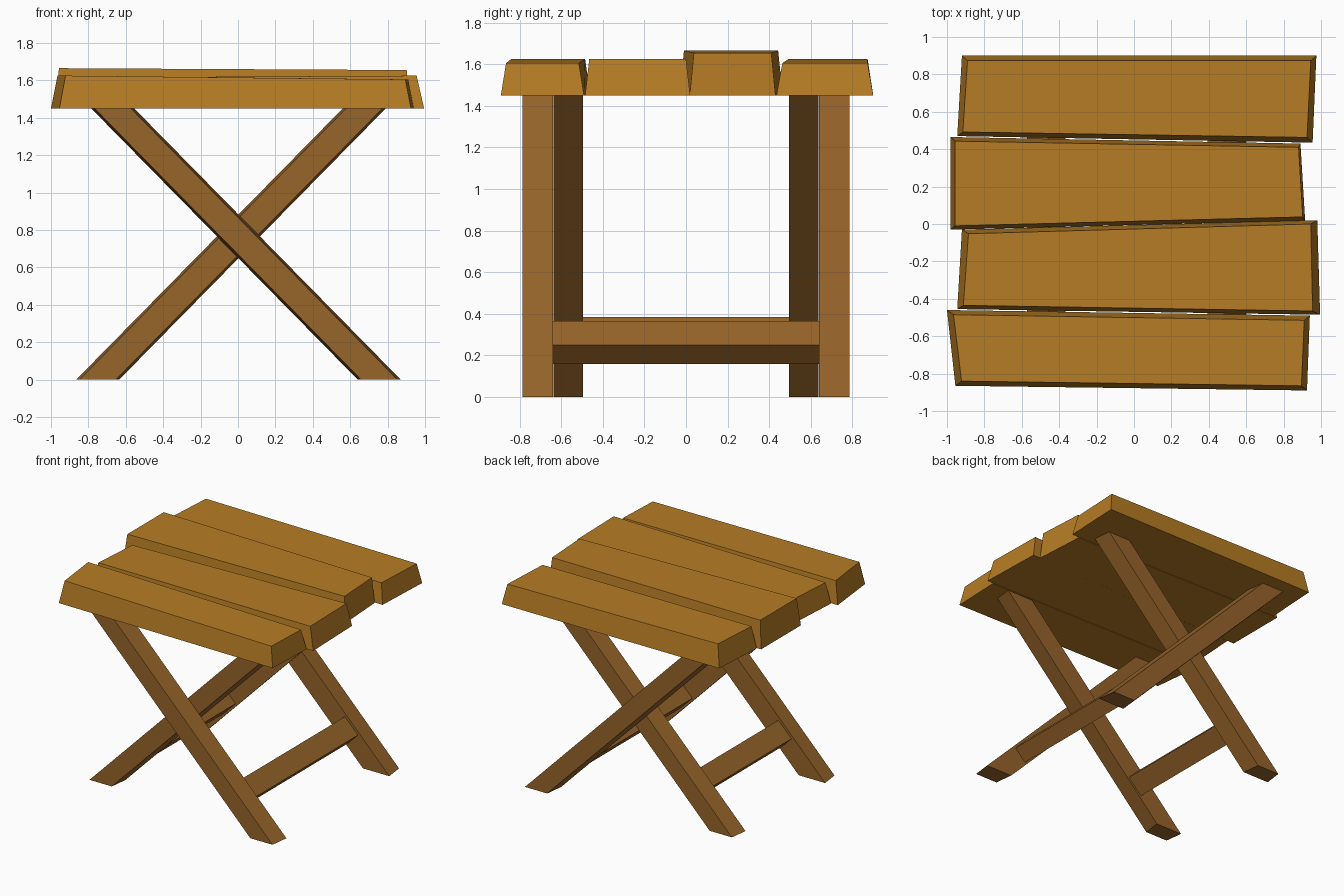
import bpy
from mathutils import Vector

if "Cube" in bpy.data.objects:
    bpy.data.objects.remove(bpy.data.objects["Cube"])


def material(name, rgb):
    m = bpy.data.materials.new(name)
    m.diffuse_color = (*rgb, 1.0)
    m.use_nodes = True
    m.node_tree.nodes["Principled BSDF"].inputs["Base Color"].default_value = m.diffuse_color
    return m


SEAT = material("golden wood", (0.47, 0.202, 0.018))
LEG = material("brown wood", (0.31, 0.128, 0.023))


def prism(name, a, b, mat):
    """Solid between two four-cornered outlines (any winding)."""
    verts = [Vector(p) for p in a + b]
    faces = [(3, 2, 1, 0), (4, 5, 6, 7)]
    faces += [(i, (i + 1) % 4, (i + 1) % 4 + 4, i + 4) for i in range(4)]
    centre = sum(verts, Vector()) / 8
    # flip all faces if the solid would be inside out
    n = (verts[5] - verts[4]).cross(verts[6] - verts[4])
    if n.dot(verts[4] - centre) < 0:
        faces = [f[::-1] for f in faces]
    mesh = bpy.data.meshes.new(name)
    mesh.from_pydata(verts, [], faces)
    mesh.materials.append(mat)
    ob = bpy.data.objects.new(name, mesh)
    bpy.context.collection.objects.link(ob)
    return ob


# Crooked seat planks: bottom outline, top outline, top height at left and right
# (outlines run back-left, back-right, front-right, front-left)
planks = [
    ([(-.92, .90), (.975, .90), (.955, .435), (-.945, .47)],
     [(-.89, .873), (.945, .873), (.925, .463), (-.915, .492)], 1.625, 1.605),
    ([(-.98, .465), (.89, .43), (.915, .018), (-.98, -.03)],
     [(-.957, .443), (.88, .41), (.902, .038), (-.957, -.01)], 1.665, 1.655),
    ([(-.92, -.03), (.98, .02), (.995, -.485), (-.945, -.455)],
     [(-.885, -.052), (.945, 0), (.955, -.465), (-.912, -.435)], 1.615, 1.625),
    ([(-1.0, -.46), (.94, -.49), (.925, -.89), (-.955, -.865)],
     [(-.965, -.485), (.91, -.515), (.895, -.865), (-.922, -.84)], 1.625, 1.605),
]
for i, (low, top, zl, zr) in enumerate(planks):
    prism(f"seat_plank_{i + 1}",
          [(x, y, 1.45) for x, y in low],
          [(x, y, zl if x < 0 else zr) for x, y in top], SEAT)


# Crossed legs: slanted bars, slightly narrower on the outward side
def leg(name, x0, x1, outer, inner):
    def ring(x, z):
        return [(x - .097, outer, z), (x + .097, outer, z),
                (x + .115, inner, z), (x - .115, inner, z)]
    prism(name, ring(x0, 0), ring(x1, 1.45), LEG)


for side, label in ((-1, "front"), (1, "back")):
    leg(f"{label}_outer_leg", .755, -.67, side * .787, side * .64)
    leg(f"{label}_inner_leg", -.75, .675, side * .638, side * .495)


# Crossbars turned to follow the slope of the legs
def crossbar(name, sx, x, z, half_y):
    along = Vector((-sx, 0, 1)) * .0575
    across = Vector((sx, 0, 1)) * .045
    c = Vector((x, 0, z))
    ring = [c + along + across, c + along - across,
            c - along - across, c - along + across]
    y = Vector((0, half_y, 0))
    prism(name, [p - y for p in ring], [p + y for p in ring], LEG)


crossbar("right_crossbar", 1, .495, .2625, .645)
crossbar("left_crossbar", -1, -.47, .2825, .505)
